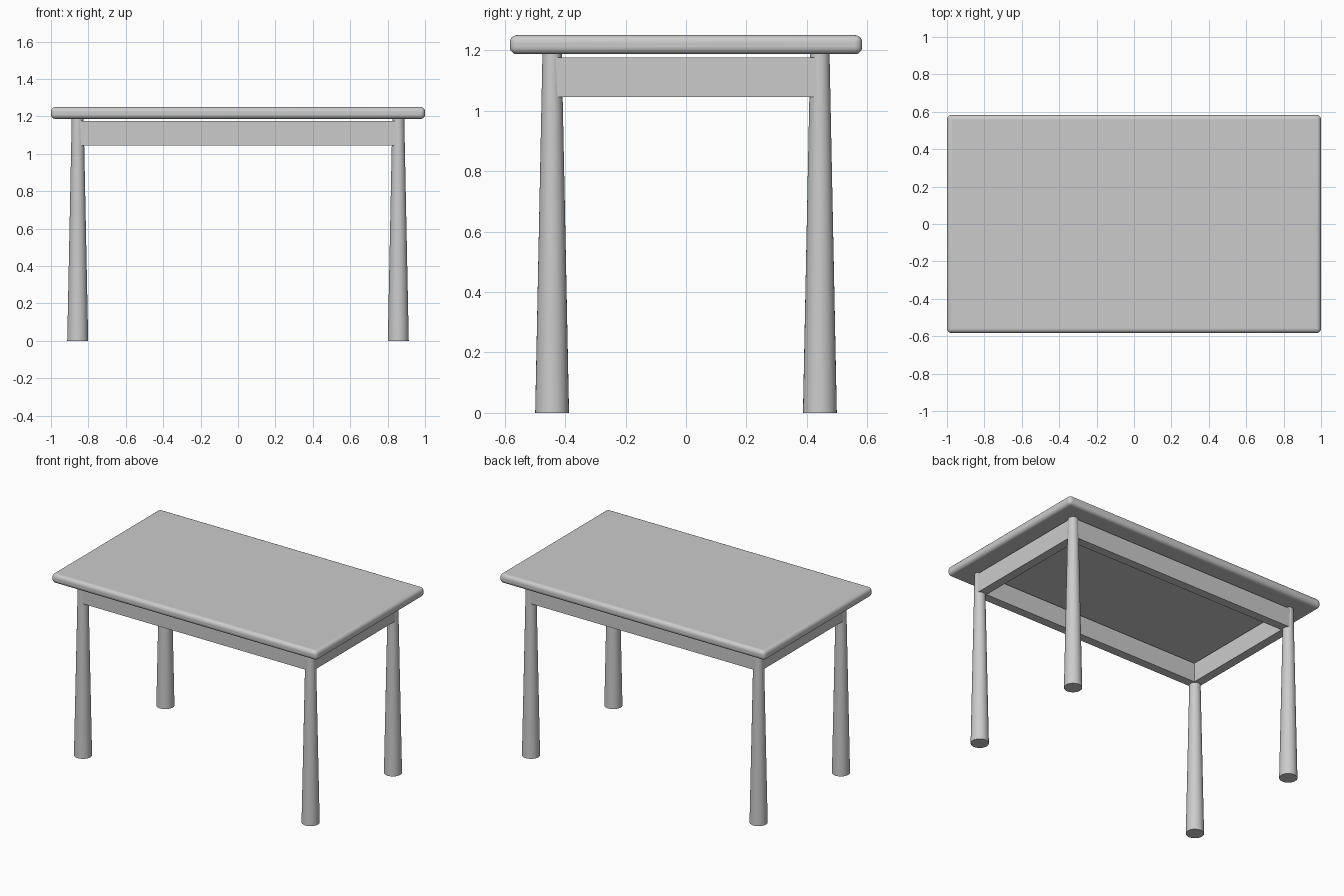
import bpy

if "Cube" in bpy.data.objects:
    bpy.data.objects.remove(bpy.data.objects["Cube"])

TOP_Z, UNDER_Z = 1.25, 1.187     # tabletop surfaces
LEG_X, LEG_Y = 0.857, 0.443      # leg axes
APRON_Z = (1.046, 1.176)
APRON_T = 0.06


def box(name, size, location):
    bpy.ops.mesh.primitive_cube_add(size=1, location=location)
    obj = bpy.context.object
    obj.name = name
    obj.scale = size
    bpy.ops.object.transform_apply(location=False, rotation=False, scale=True)
    return obj


# Tabletop with softly rounded edges
top = box("tabletop", (2.0, 1.166, TOP_Z - UNDER_Z), (0, 0, (TOP_Z + UNDER_Z) / 2))
bevel = top.modifiers.new("rounded_edges", 'BEVEL')
bevel.width = 0.024
bevel.segments = 5
bpy.ops.object.shade_smooth_by_angle()

# Round legs, wider at the floor
for side, sx in (("left", -1), ("right", 1)):
    for end, sy in (("front", -1), ("back", 1)):
        bpy.ops.mesh.primitive_cone_add(
            vertices=32, radius1=0.056, radius2=0.032, depth=UNDER_Z,
            location=(sx * LEG_X, sy * LEG_Y, UNDER_Z / 2))
        bpy.context.object.name = f"{end}_{side}_leg"
        bpy.ops.object.shade_smooth_by_angle()

# Apron rails between the legs, with a small gap below the tabletop
mid_z = sum(APRON_Z) / 2
height = APRON_Z[1] - APRON_Z[0]
for name, s in (("front", -1), ("back", 1)):
    box(f"{name}_apron", (2 * LEG_X, APRON_T, height), (0, s * LEG_Y, mid_z))
for name, s in (("left", -1), ("right", 1)):
    box(f"{name}_apron", (APRON_T, 2 * LEG_Y, height), (s * LEG_X, 0, mid_z))
